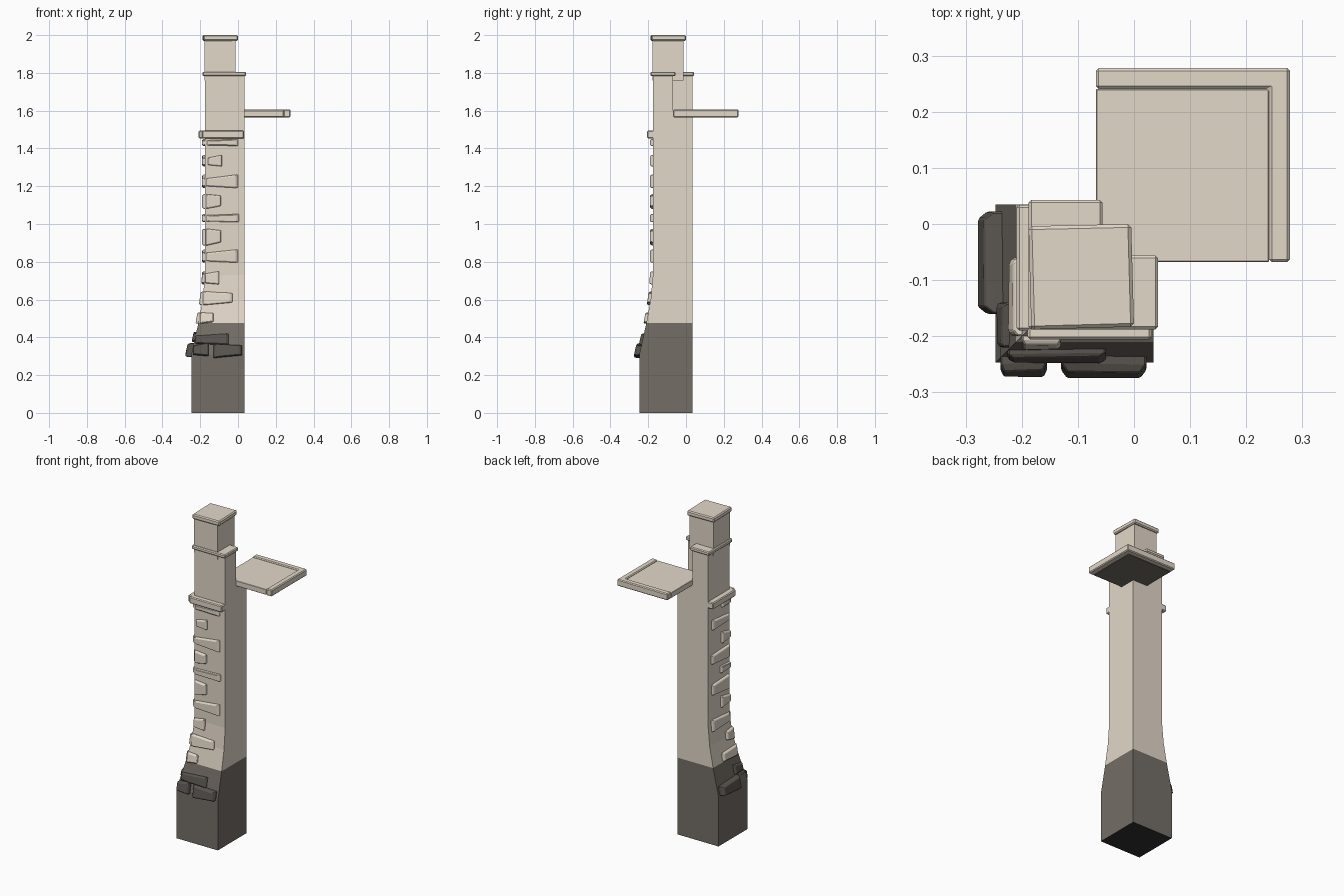
import bpy, bmesh
from mathutils import Vector

if "Cube" in bpy.data.objects:
    bpy.data.objects.remove(bpy.data.objects["Cube"])


def material(name, rgb):
    m = bpy.data.materials.new(name)
    m.diffuse_color = (*rgb, 1)
    m.use_nodes = True
    m.node_tree.nodes["Principled BSDF"].inputs["Base Color"].default_value = m.diffuse_color
    return m


LIGHT = material("pale stone", (0.77, 0.69, 0.585))
DARK = material("dark stone", (0.175, 0.155, 0.134))
DEEP = material("deep brown stone", (0.10, 0.09, 0.079))
BLACK = material("black underside", (0.03, 0.03, 0.03))

BACK = 0.035    # flat back and right side of the pillar
# flared front and left side: (height, position)
PROFILE = [(0, -0.247), (0.31, -0.247), (0.475, -0.21), (0.6, -0.187),
           (0.73, -0.175), (1.585, -0.175)]


def finish(name, bm, mats):
    bmesh.ops.recalc_face_normals(bm, faces=bm.faces)
    me = bpy.data.meshes.new(name)
    bm.to_mesh(me)
    bm.free()
    for m in mats:
        me.materials.append(m)
    ob = bpy.data.objects.new(name, me)
    bpy.context.collection.objects.link(ob)
    return ob


def loft(name, rings, mats, width=0):
    bm = bmesh.new()
    vs = [[bm.verts.new(p) for p in r] for r in rings]
    n = len(vs[0])
    bm.faces.new(vs[0])
    bm.faces.new(vs[-1])
    for a, b in zip(vs, vs[1:]):
        for i in range(n):
            j = (i + 1) % n
            bm.faces.new((a[i], a[j], b[j], b[i]))
    ob = finish(name, bm, mats)
    if width:
        mod = ob.modifiers.new("Bevel", 'BEVEL')
        mod.width = width
        mod.segments = 1
    return ob


def prism(name, outline, z0, z1, width=0, mats=(LIGHT,)):
    return loft(name, [[(x, y, z) for x, y in outline] for z in (z0, z1)], mats, width)


def rect(x0, x1, y0, y1):
    return [(x0, y0), (x1, y0), (x1, y1), (x0, y1)]


def ell(lo, notch, hi):
    return [(lo, lo), (hi, lo), (hi, notch), (notch, notch), (notch, hi), (lo, hi)]


def face_at(z):
    for (z0, p0), (z1, p1) in zip(PROFILE, PROFILE[1:]):
        if z <= z1:
            return p0 + (p1 - p0) * (z - z0) / (z1 - z0)
    return PROFILE[-1][1]


# Flared pillar: pale shaft, dark foot, black base
pillar = loft("pillar", [[(x, y, z) for x, y in rect(p, BACK, p, BACK)] for z, p in PROFILE],
              [LIGHT, DARK, BLACK])
for f in pillar.data.polygons:
    f.material_index = 2 if f.center.z < 0.01 else 1 if f.center.z < 0.475 else 0

# Notched upper shaft, its moulding, and the square top with cap
prism("upper_shaft", ell(-0.175, -0.068, BACK), 1.585, 1.795)
prism("shaft_moulding", ell(-0.188, -0.056, 0.043), 1.783, 1.806, 0.005)
prism("top_block", rect(-0.178, -0.014, -0.178, -0.014), 1.76, 1.98)
prism("top_cap", [(-0.183, -0.188), (0, -0.183), (-0.005, 0), (-0.188, -0.004)],
      1.97, 2.0, 0.006)

# Floor slab with dark underside and raised border on the two outer sides
slab = prism("floor_slab", rect(-0.068, 0.241, -0.068, 0.241), 1.567, 1.6, 0.002, (LIGHT, DARK))
for f in slab.data.polygons:
    f.material_index = 1 if f.normal.z < -0.5 else 0
prism("floor_border", [(0.241, -0.068), (0.278, -0.068), (0.278, 0.278), (-0.068, 0.278),
                       (-0.068, 0.241), (0.241, 0.241)], 1.565, 1.606, 0.005)


def stone(name, side, a0, a1, z0, z1, taper, out=0.015, mat=LIGHT):
    """Wedge-shaped stone on the front or left face; taper > 0 is taller at the a1 end."""
    h = z1 - z0
    cut0, cut1 = max(taper, 0) * h, max(-taper, 0) * h
    outline = [(a0, z0 + cut0 / 2), (a1, z0 + cut1), (a1, z1 - cut1 / 2), (a0, z1 - cut0)]
    mid = Vector(((a0 + a1) / 2, (z0 + z1) / 2))
    rings = []
    for depth, scale in ((0.04, 1.0), (-out * 0.5, 1.0), (-out, 0.86)):
        ring = []
        for a, z in outline:
            q = mid + (Vector((a, z)) - mid) * scale
            d = face_at(q.y) + depth
            ring.append((q.x, d, q.y) if side == "front" else (d, q.x, q.y))
        rings.append(ring)
    loft(name, rings, [mat], 0.003)


# Quoin stones: front start, front end, left start, left end, bottom, top, taper
ROWS = [
    (-0.165, 0.0, -0.175, -0.09, 1.413, 1.45, 0.2),
    (-0.16, -0.085, -0.165, 0.0, 1.305, 1.365, 0.25),
    (-0.17, 0.0, -0.175, -0.09, 1.19, 1.262, 0.3),
    (-0.17, -0.09, -0.17, 0.005, 1.08, 1.158, -0.2),
    (-0.17, 0.005, -0.175, -0.08, 1.01, 1.053, 0.15),
    (-0.17, -0.09, -0.165, 0.0, 0.885, 0.975, -0.2),
    (-0.17, 0.0, -0.175, -0.085, 0.795, 0.865, 0.25),
    (-0.175, -0.1, -0.17, 0.005, 0.68, 0.75, 0.2),
    (-0.185, -0.03, -0.19, -0.12, 0.57, 0.642, -0.2),
    (-0.2, -0.13, -0.2, -0.06, 0.472, 0.532, -0.15),
]
for i, (f0, f1, l0, l1, z0, z1, t) in enumerate(ROWS):
    stone(f"front_quoin_{i}", "front", f0, f1, z0, z1, t)
    stone(f"left_quoin_{i}", "left", l0, l1, z0, z1, t)

# Darker stones around the foot
for i, (side, a0, a1, z0, z1, t, out) in enumerate([
        ("front", -0.225, -0.05, 0.36, 0.42, 0.2, 0.014),
        ("front", -0.13, 0.022, 0.29, 0.365, -0.2, 0.028),
        ("front", -0.238, -0.155, 0.3, 0.37, 0.2, 0.026),
        ("left", -0.22, -0.14, 0.375, 0.43, 0.2, 0.014),
        ("left", -0.16, 0.022, 0.295, 0.37, -0.2, 0.032)]):
    stone(f"foot_stone_{i}", side, a0, a1, z0, z1, t, out, DEEP)

# Ledges wrapping the front and left face
prism("front_ledge", rect(-0.19, 0.032, -0.206, -0.15), 1.453, 1.494, 0.005)
prism("left_ledge", rect(-0.209, -0.15, -0.19, 0.034), 1.453, 1.494, 0.005)
